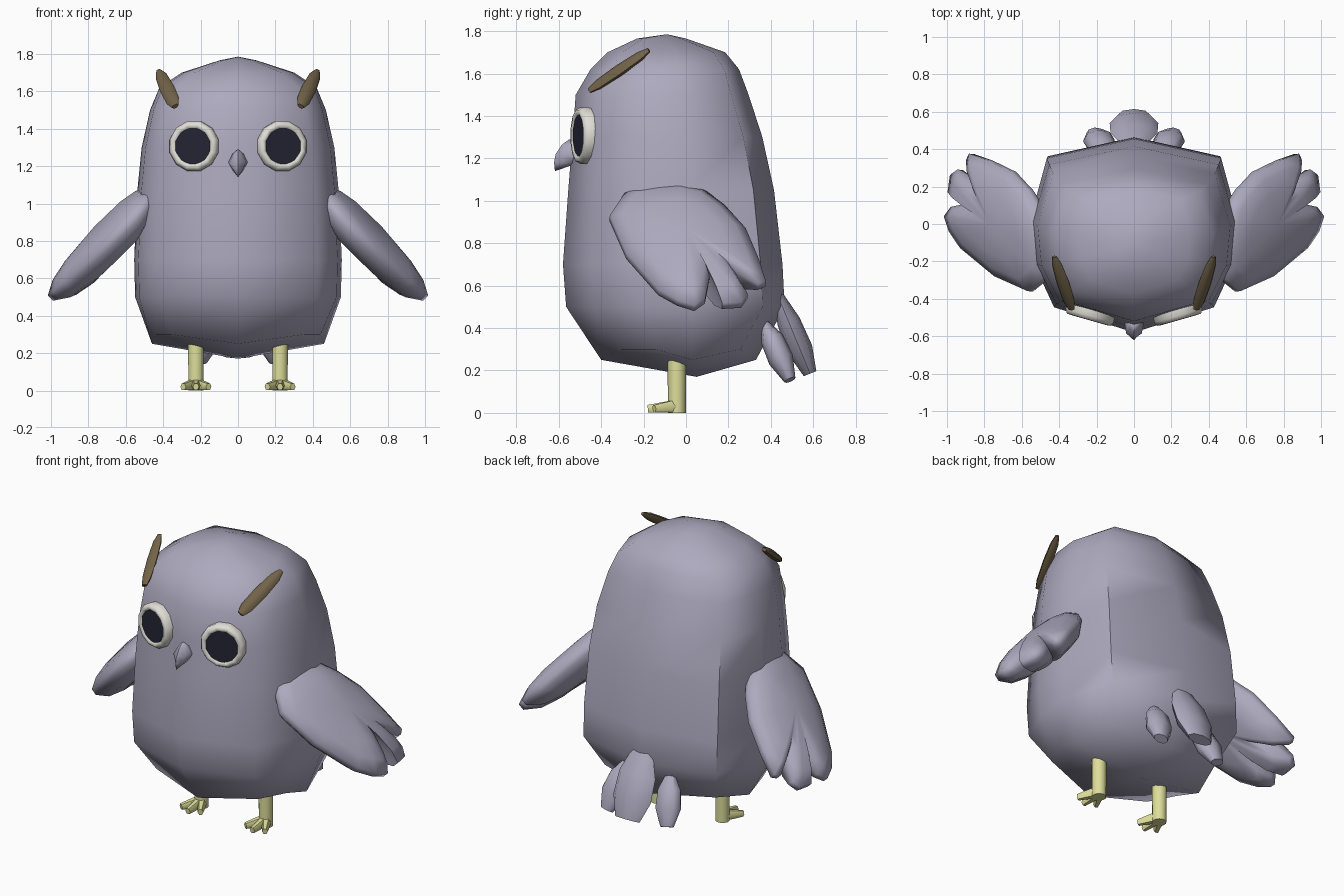
import bpy, bmesh, math
from mathutils import Vector, Matrix

if "Cube" in bpy.data.objects:
    bpy.data.objects.remove(bpy.data.objects["Cube"])


def material(name, rgb):
    m = bpy.data.materials.new(name)
    m.diffuse_color = (*rgb, 1)
    m.use_nodes = True
    m.node_tree.nodes["Principled BSDF"].inputs["Base Color"].default_value = m.diffuse_color
    return m


LAVENDER = material("lavender_plumage", (0.42, 0.40, 0.52))
YELLOW = material("leg_yellow", (0.73, 0.73, 0.33))
BROWN = material("tuft_brown", (0.17, 0.125, 0.065))
WHITE = material("eye_white", (0.74, 0.73, 0.67))
DARK = material("pupil_dark", (0.018, 0.018, 0.035))


def finish(name, bm, mat, angle=60):
    bmesh.ops.recalc_face_normals(bm, faces=bm.faces)
    me = bpy.data.meshes.new(name)
    bm.to_mesh(me)
    bm.free()
    me.materials.append(mat)
    ob = bpy.data.objects.new(name, me)
    bpy.context.collection.objects.link(ob)
    bpy.ops.object.select_all(action='DESELECT')
    bpy.context.view_layer.objects.active = ob
    ob.select_set(True)
    bpy.ops.object.shade_smooth_by_angle(angle=math.radians(angle))
    return ob


def skin(name, rings, mat, start=None, end=None, angle=60):
    """Bridge closed rings of points; close each end with a tip point or a flat face."""
    bm = bmesh.new()
    vr = [[bm.verts.new(p) for p in r] for r in rings]
    n = len(vr[0])
    for a, b in zip(vr, vr[1:]):
        for i in range(n):
            bm.faces.new((a[i], a[(i + 1) % n], b[(i + 1) % n], b[i]))
    for ring, tip in ((vr[0], start), (vr[-1], end)):
        if tip is None:
            bm.faces.new(ring)
        else:
            t = bm.verts.new(tip)
            for i in range(n):
                bm.faces.new((ring[i], ring[(i + 1) % n], t))
    return finish(name, bm, mat, angle)


def blade(name, p0, p1, wide, sections, mat, sides=6):
    """Long pod from p0 to p1; sections are (position 0..1, half width, half thickness)."""
    p0, p1 = Vector(p0), Vector(p1)
    d = (p1 - p0).normalized()
    w = Vector(wide)
    w = (w - d * w.dot(d)).normalized()
    t = d.cross(w)
    rings = []
    for f, a, b in sections:
        c = p0.lerp(p1, f)
        rings.append([c + w * a * math.cos(k) + t * b * math.sin(k)
                      for k in (2 * math.pi * i / sides for i in range(sides))])
    return skin(name, rings, mat)


# Body: faceted cross-section stacked through (height, half width, front y, back y)
section = [(0, -1), (.77, -.74), (.96, -.3), (1, .17), (.84, .8),
           (0, 1), (-.84, .8), (-1, .17), (-.96, -.3), (-.77, -.74)]
levels = [(.25, .46, -.40, .33), (.5, .55, -.565, .465), (.7, .555, -.58, .455),
          (1.05, .54, -.555, .415), (1.3, .515, -.535, .36), (1.5, .47, -.52, .295),
          (1.62, .42, -.45, .25), (1.70, .30, -.37, .185), (1.765, .1, -.23, 0)]
rings = []
for k, (z, w, yf, yb) in enumerate(levels):
    yc, h = (yf + yb) / 2, (yb - yf) / 2
    # the lowest ring lifts a little at its corners
    rings.append([(u * w, yc + v * h,
                   z + (.05 if k == 0 and .2 < abs(v) < .9 and u else 0))
                  for u, v in section])
skin("body", rings, LAVENDER, start=(0, .05, .17), end=(0, -.09, 1.785))

# Beak: hooked, pointing down
beak_rows = [(1.265, .03, -.585), (1.22, .052, -.615), (1.18, .03, -.622)]
skin("beak", [[(0, y, z), (w * .8, y + .03, z), (w, -.53, z),
               (0, -.5, z), (-w, -.53, z), (-w * .8, y + .03, z)]
              for z, w, y in beak_rows], LAVENDER,
     start=(0, -.55, 1.29), end=(0, -.618, 1.14))

# Wing outline (y, z), with three feather tips
outline = [(-.36, .92), (-.28, 1.04), (-.15, 1.065), (-.04, 1.075), (.08, 1.045), (.18, .97),
           (.28, .86), (.34, .72), (.375, .61), (.34, .595), (.23, .65), (.29, .55), (.26, .51),
           (.17, .505), (.11, .63), (.09, .53), (.04, .495), (-.04, .52), (-.13, .57), (-.28, .74)]

for s, side in ((1, "left"), (-1, "right")):
    # Wing: pillow-shaped slab sloping down and out
    def on_slab(y, z, off, s=s):
        x = 1.465 - .086 * y - .924 * z
        if y < 0:
            x += .25 * y
        n = Vector((1, .086, .924)).normalized()
        return (s * (x + n.x * off), y + n.y * off, z + n.z * off)

    cy, cz = -.01, .82

    def inset(f, off):
        return [on_slab(cy + (y - cy) * f, cz + (z - cz) * f, off) for y, z in outline]

    skin(side + "_wing",
         [inset(.55, -.11), inset(.82, -.08), inset(1, -.022), inset(1, .018),
          inset(.82, .055), inset(.55, .075)],
         LAVENDER, start=on_slab(cy, cz, -.125), end=on_slab(cy, cz, .085), angle=70)

    # Eye: rounded white rim around a dark disc, turned slightly outward
    turn = Matrix.Translation((s * .237, -.49, 1.307)) @ \
        Matrix.Rotation(s * math.radians(16), 4, 'Z') @ Matrix.Rotation(math.pi / 2, 4, 'X')
    rim = []
    for r, z in ((.135, -.04), (.138, .0), (.125, .022), (.107, .024), (.092, .008), (.092, -.04)):
        rim.append([turn @ Vector((r * math.cos(a), r * math.sin(a), z))
                    for a in (2 * math.pi * (i + .5) / 12 for i in range(12))])
    bm = bmesh.new()
    vr = [[bm.verts.new(p) for p in r] for r in rim]
    for j in range(6):
        for i in range(12):
            a, b = vr[j], vr[(j + 1) % 6]
            bm.faces.new((a[i], a[(i + 1) % 12], b[(i + 1) % 12], b[i]))
    finish(side + "_eye_rim", bm, WHITE)
    bm = bmesh.new()
    bmesh.ops.create_cone(bm, cap_ends=True, segments=10, radius1=.1, radius2=.1, depth=.05,
                          matrix=turn @ Matrix.Translation((0, 0, -.008)))
    finish(side + "_pupil", bm, DARK, 30)

    # Ear tuft
    blade(side + "_ear_tuft", (s * .335, -.455, 1.52), (s * .425, -.175, 1.71), (s, 0, -.6),
          [(0, .02, .012), (.15, .036, .02), (.5, .04, .024), (.85, .032, .02), (1, .014, .01)],
          BROWN)

    # Side tail feather
    blade(side + "_tail_feather", (s * .15, .37, .43), (s * .21, .49, .155), (1, 0, 0),
          [(0, .03, .015), (.3, .075, .055), (.65, .085, .06), (1, .045, .028)], LAVENDER, 8)

    # Leg
    bm = bmesh.new()
    bmesh.ops.create_cone(bm, cap_ends=True, segments=10, radius1=.042, radius2=.044, depth=.25,
                          matrix=Matrix.Translation((s * .225, -.043, .125)))
    finish(side + "_leg", bm, YELLOW)

    # Toes
    for name, dx, dy in (("inner", -.068, -.15), ("middle", 0, -.18), ("outer", .068, -.15)):
        x0, x1 = s * .225, s * (.225 + dx)
        blade(f"{side}_{name}_toe", (x0, -.03, .034), (x1, dy, .02), (1, 0, 0),
              [(0, .03, .036), (.6, .024, .027), (1, .017, .02)], YELLOW)

# Middle tail feather
blade("middle_tail_feather", (0, .43, .56), (0, .585, .185), (1, 0, 0),
      [(0, .07, .025), (.35, .125, .055), (.7, .13, .06), (1, .085, .032)], LAVENDER, 8)
